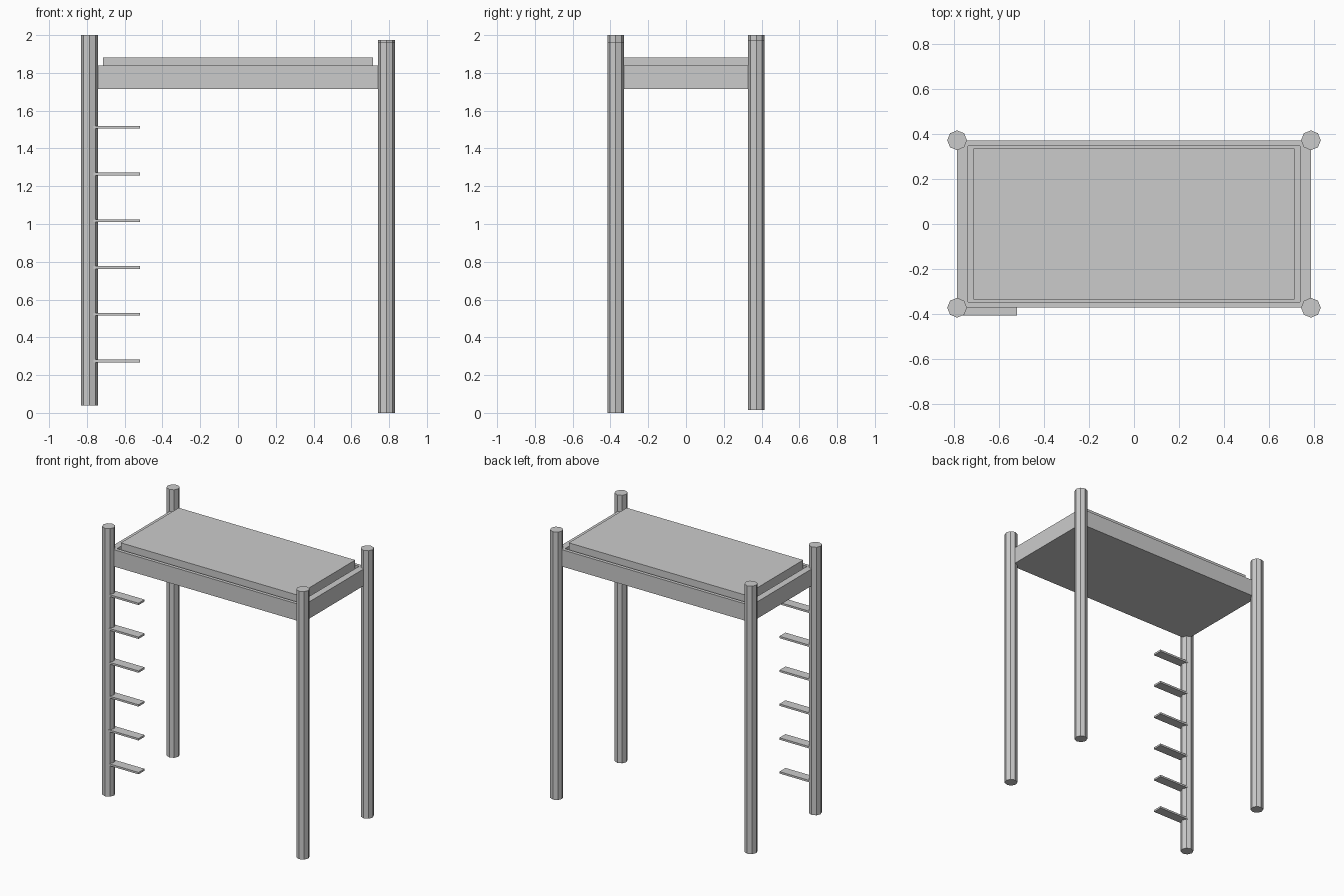
import bpy
import bmesh

if "Cube" in bpy.data.objects:
    bpy.data.objects.remove(bpy.data.objects["Cube"])


def add_box(name, x0, x1, y0, y1, z0, z1):
    bm = bmesh.new()
    bmesh.ops.create_cube(bm, size=1)
    for v in bm.verts:
        v.co = ((x0 + x1) / 2 + v.co.x * (x1 - x0),
                (y0 + y1) / 2 + v.co.y * (y1 - y0),
                (z0 + z1) / 2 + v.co.z * (z1 - z0))
    return finish(name, bm)


def finish(name, bm):
    mesh = bpy.data.meshes.new(name)
    bm.to_mesh(mesh)
    bm.free()
    obj = bpy.data.objects.new(name, mesh)
    bpy.context.collection.objects.link(obj)
    return obj


PX, PY = 0.786, 0.372      # post centres
POST_R, POST_LEN = 0.044, 1.96

# Octagonal posts, each standing at a slightly different height
posts = {
    "front_left_post": (-PX, -PY, 0.04),
    "back_left_post": (-PX, PY, 0.04),
    "front_right_post": (PX, -PY, 0.0),
    "back_right_post": (PX, PY, 0.015),
}
for name, (x, y, base) in posts.items():
    bpy.ops.mesh.primitive_cylinder_add(
        vertices=8, radius=POST_R, depth=POST_LEN,
        location=(x, y, base + POST_LEN / 2))
    bpy.context.object.name = name

# Tray-shaped bed frame: inset the top face and sink it
frame = add_box("bed_frame", -PX, PX, -PY, PY, 1.715, 1.838)
bm = bmesh.new()
bm.from_mesh(frame.data)
bm.faces.ensure_lookup_table()
top = max(bm.faces, key=lambda f: f.calc_center_median().z)
inner = bmesh.ops.extrude_discrete_faces(bm, faces=[top])["faces"][0]
for v in inner.verts:
    v.co.x *= 0.737 / PX
    v.co.y *= 0.347 / PY
floor = bmesh.ops.extrude_discrete_faces(bm, faces=[inner])["faces"][0]
for v in floor.verts:
    v.co.z = 1.745
bm.to_mesh(frame.data)
bm.free()

# Mattress resting in the tray
add_box("mattress", -0.714, 0.714, -0.335, 0.335, 1.745, 1.882)

# Ladder steps on the front left post
for i in range(6):
    z = 0.275 + i * 0.2475
    add_box(f"ladder_step_{i + 1}", -0.78, -0.52, -0.407, -0.337, z - 0.007, z + 0.007)
